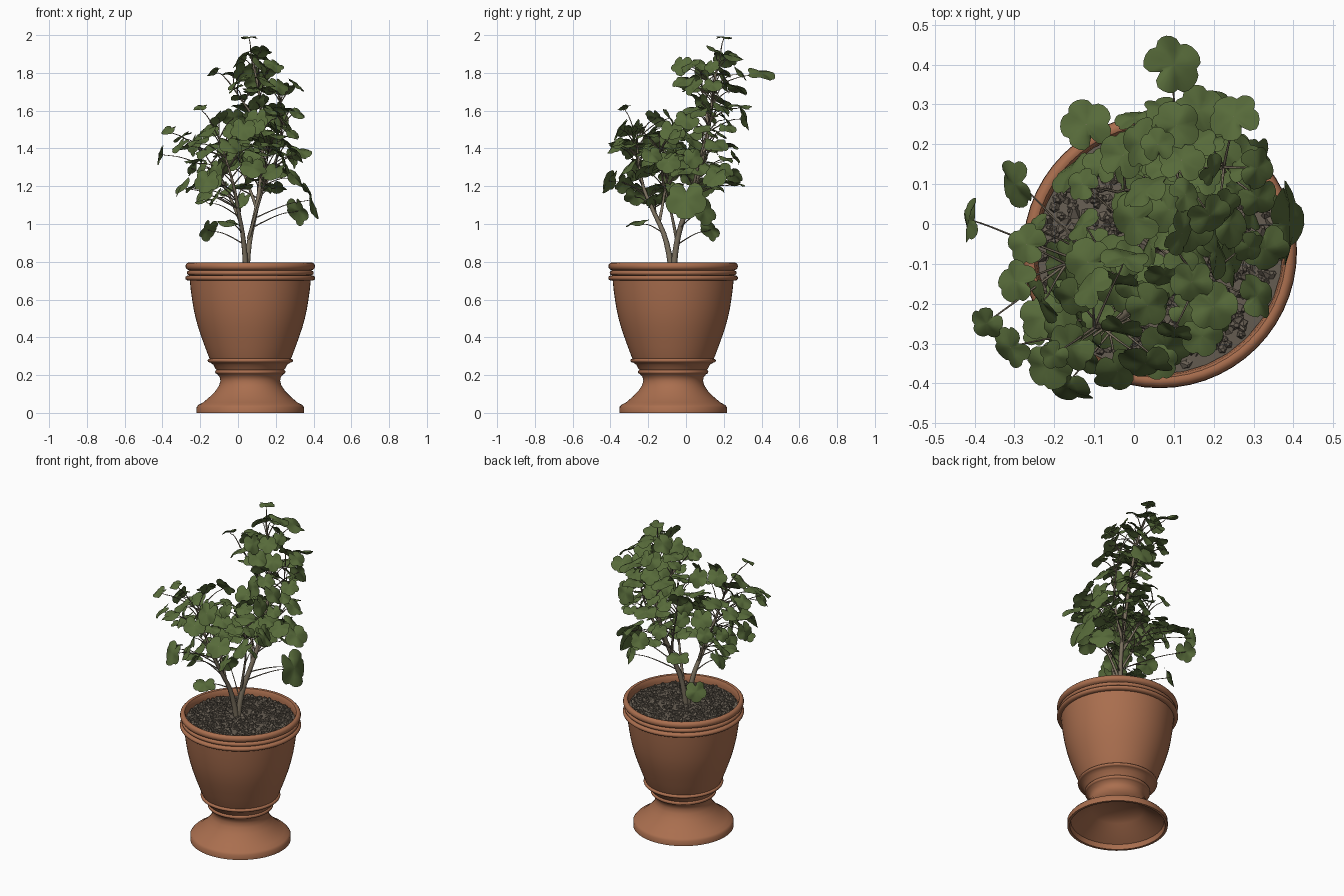
import bpy, bmesh, math, random
from mathutils import Vector, Matrix

if "Cube" in bpy.data.objects:
    bpy.data.objects.remove(bpy.data.objects["Cube"])

random.seed(5)
PX, PY = 0.065, -0.068          # pot axis


def material(name, rgb):
    m = bpy.data.materials.new(name)
    m.diffuse_color = (*rgb, 1)
    m.use_nodes = True
    m.node_tree.nodes["Principled BSDF"].inputs["Base Color"].default_value = m.diffuse_color
    return m


TERRACOTTA = material("terracotta", (0.40, 0.157, 0.077))
SOIL = material("soil", (0.135, 0.112, 0.086))
BARK = material("bark", (0.20, 0.165, 0.115))
LEAF = material("leaf green", (0.095, 0.145, 0.042))


def mesh_object(name, bm, mat, angle=None):
    me = bpy.data.meshes.new(name)
    bm.to_mesh(me)
    bm.free()
    ob = bpy.data.objects.new(name, me)
    bpy.context.collection.objects.link(ob)
    me.materials.append(mat)
    if angle:
        bpy.context.view_layer.objects.active = ob
        ob.select_set(True)
        bpy.ops.object.shade_smooth_by_angle(angle=math.radians(angle))
        ob.select_set(False)
    return ob


def lathe(name, profile, mat, steps=56):
    bm = bmesh.new()
    vs = [bm.verts.new((r, 0, z)) for r, z in profile]
    es = [bm.edges.new(p) for p in zip(vs, vs[1:])]
    bmesh.ops.spin(bm, geom=vs + es, cent=(0, 0, 0), axis=(0, 0, 1),
                   angle=math.tau, steps=steps, use_merge=True)
    bmesh.ops.remove_doubles(bm, verts=bm.verts, dist=1e-4)
    bmesh.ops.recalc_face_normals(bm, faces=bm.faces)
    ob = mesh_object(name, bm, mat, 40)
    ob.location = (PX, PY, 0)
    return ob


def bead(r, z, h, bulge):
    """Half-round moulding, listed upward."""
    return [(r + bulge * math.cos(a), z + h * math.sin(a))
            for a in (math.radians(d) for d in range(-90, 91, 30))]


# Pot: hollow foot, waist, flared bowl, three rim mouldings, inner wall
pot = [(0, 0.13), (0.11, 0.125), (0.15, 0.10), (0.20, 0.065), (0.265, 0.03), (0.27, 0),
       (0.285, 0), (0.285, 0.03), (0.275, 0.042), (0.25, 0.055), (0.215, 0.085),
       (0.185, 0.115), (0.165, 0.145), (0.158, 0.17), (0.162, 0.19), (0.175, 0.205)]
pot += bead(0.178, 0.217, 0.01, 0.008)
pot += [(0.185, 0.235), (0.195, 0.255), (0.212, 0.266)]
pot += bead(0.215, 0.277, 0.01, 0.011)
pot += [(0.221, 0.30), (0.24, 0.35), (0.258, 0.40), (0.275, 0.45), (0.289, 0.50),
        (0.300, 0.55), (0.308, 0.60), (0.315, 0.65), (0.32, 0.70)]
pot += bead(0.326, 0.714, 0.014, 0.018)
pot += bead(0.322, 0.741, 0.013, 0.014)
pot += bead(0.325, 0.776, 0.02, 0.018)
pot += [(0.317, 0.793), (0.311, 0.782), (0.309, 0.765), (0.305, 0.72), (0, 0.72)]
lathe("pot", pot, TERRACOTTA)

# Soil: gently domed bed with loose angular crumbs
lathe("soil_bed", [(0, 0.765), (0.15, 0.763), (0.308, 0.752)], SOIL, 32)
bm = bmesh.new()
for i in range(800):
    r, a = 0.295 * math.sqrt(random.random()), random.uniform(0, math.tau)
    s = random.uniform(0.011, 0.019)
    rot = Matrix.Rotation(random.uniform(0, 6), 4, 'Z') @ Matrix.Rotation(random.uniform(-0.9, 0.9), 4, 'X')
    place = Matrix.Translation((PX + r * math.cos(a), PY + r * math.sin(a),
                                0.767 - 0.01 * r / 0.28 + random.uniform(-0.004, 0.005)))
    bmesh.ops.create_cone(bm, cap_ends=True, segments=5, radius1=s, radius2=s * 0.3,
                          depth=s * 1.2, matrix=place @ rot)
mesh_object("soil_crumbs", bm, SOIL)


def tubes(name, paths, bevel, mat):
    """Paths are lists of (point, radius factor)."""
    cu = bpy.data.curves.new(name, 'CURVE')
    cu.dimensions, cu.bevel_depth, cu.bevel_resolution = '3D', bevel, 1
    cu.resolution_u, cu.use_fill_caps = 4, True
    for path in paths:
        sp = cu.splines.new('NURBS')
        sp.points.add(len(path) - 1)
        sp.order_u, sp.use_endpoint_u = 3, True
        for p, (co, rad) in zip(sp.points, path):
            p.co, p.radius = (*co, 1), rad
    cu.materials.append(mat)
    ob = bpy.data.objects.new(name, cu)
    bpy.context.collection.objects.link(ob)


# Woody branches
stems = [
    [(0.045, -0.07, 0.70), (0.05, -0.06, 0.88), (0.10, 0.0, 1.08), (0.13, 0.08, 1.30),
     (0.13, 0.13, 1.55), (0.10, 0.15, 1.78), (0.07, 0.18, 1.88)],
    [(0.045, -0.07, 0.70), (0.035, -0.09, 0.90), (0.0, -0.18, 1.08), (-0.03, -0.25, 1.25),
     (-0.10, -0.26, 1.45)],
    [(0.055, -0.05, 0.92), (0.10, -0.08, 1.08), (0.14, -0.12, 1.2), (0.16, -0.14, 1.38)],
    [(0.01, -0.14, 1.02), (-0.06, -0.10, 1.2), (-0.17, -0.10, 1.36)],
    [(0.11, 0.03, 1.15), (0.2, 0.06, 1.3), (0.24, 0.12, 1.52), (0.22, 0.15, 1.68)],
    [(0.10, 0.0, 1.08), (0.04, 0.08, 1.25), (-0.03, 0.13, 1.42)],
    [(0.13, 0.12, 1.50), (0.03, 0.10, 1.64), (-0.04, 0.08, 1.74)],
]
paths, nodes = [], []
for k, s in enumerate(stems):
    big = 1.0 if k < 2 else 0.55
    paths.append([(Vector(p), big * (1 - 0.75 * i / (len(s) - 1))) for i, p in enumerate(s)])
    for a, b in zip(s[1:], s[2:]):
        nodes += [Vector(a).lerp(Vector(b), t / 4) for t in range(5)]
tubes("branches", paths, 0.0175, BARK)

# Outlying leaves: x, y, z, radius, tilt outward in degrees
leaves = [
    (0.06, 0.20, 1.99, 0.042, 4), (0.10, 0.40, 1.80, 0.072, 25), (-0.12, 0.25, 1.22, 0.063, 12),
    (0.32, 0.10, 1.07, 0.075, 72), (0.39, 0.0, 1.13, 0.105, 70), (-0.415, 0.01, 1.37, 0.055, 75),
    (-0.30, 0.10, 1.20, 0.06, 55), (-0.37, -0.25, 1.50, 0.042, 35), (-0.31, -0.31, 1.42, 0.052, 45),
    (-0.17, -0.41, 1.23, 0.07, 65), (-0.16, -0.31, 1.50, 0.062, 35), (-0.04, -0.37, 1.42, 0.063, 45),
]
leaves += [
    (0.08, -0.31, 1.30, 0.07, 45), (0.31, -0.18, 1.37, 0.058, 50), (0.25, 0.27, 1.72, 0.063, 30),
    (0.30, 0.15, 1.25, 0.068, 50), (-0.16, 0.13, 0.97, 0.06, 65), (-0.05, -0.26, 1.01, 0.062, 15),
    (-0.27, -0.05, 1.42, 0.052, 30), (-0.20, -0.33, 1.62, 0.037, 25), (0.02, -0.17, 1.13, 0.052, 50),
    (0.17, 0.03, 1.45, 0.078, 35), (0.12, 0.16, 1.92, 0.057, 30), (0.31, 0.14, 1.74, 0.052, 40),
    (-0.13, 0.10, 1.81, 0.042, 35), (-0.12, -0.27, 1.15, 0.057, 55), (0.20, 0.16, 1.20, 0.058, 30),
]

# Foliage masses: centre, half-size, leaf count
masses = [
    ((0.10, 0.13, 1.78), (0.19, 0.17, 0.16), 22),
    ((0.16, 0.14, 1.54), (0.19, 0.19, 0.17), 21),
    ((0.12, 0.13, 1.33), (0.22, 0.17, 0.15), 14),
    ((-0.08, -0.20, 1.44), (0.25, 0.19, 0.17), 21),
    ((0.14, -0.10, 1.37), (0.21, 0.20, 0.18), 15),
    ((-0.11, -0.15, 1.24), (0.22, 0.20, 0.17), 13),
]
for c, h, n in masses:
    tries = 0
    while n and tries < 800:
        tries += 1
        d = Vector([random.gauss(0, 1) for _ in range(3)]).normalized() * random.uniform(0.4, 1)
        p = Vector([c[i] + h[i] * d[i] for i in range(3)])
        if all((p - Vector(q[:3])).length > 0.08 for q in leaves):
            leaves.append((*p, random.uniform(0.04, 0.068), random.uniform(5, 75)))
            n -= 1

# Round-lobed, notched leaves with a gentle cup, each on a thin arching stalk
bm = bmesh.new()
stalks = []
N = 30
for x, y, z, size, tilt in leaves:
    c = Vector((x, y, z))
    root = min(nodes, key=lambda q: (q - c).length + 1.5 * max(0, q.z - c.z + 0.08))
    out = Vector((x - root.x * 0.6 - 0.03, y - root.y * 0.6 + 0.02, 0)).normalized()
    swing = 0.25 if tilt > 60 else 1.1
    out = Matrix.Rotation(random.uniform(-swing, swing), 3, 'Z') @ out
    t = math.radians(tilt)
    normal = out * math.sin(t) + Vector((0, 0, math.cos(t)))
    tip = out * math.cos(t) - Vector((0, 0, math.sin(t)))
    side = normal.cross(tip)
    phase = random.uniform(0, 6)
    centre = bm.verts.new(c)
    rings = []
    for f in (0.5, 1.0):
        ring = []
        for i in range(N):
            a = math.tau * i / N
            lobe = 1 + f * (0.19 * math.sqrt(abs(math.cos(2.5 * a))) - 0.13)
            lobe *= 1 - 0.4 * f * math.exp(-((a - math.pi) / 0.2) ** 2)
            lift = size * (0.14 * f - 0.26 * f * f + 0.12 * f * math.sin(3 * a + phase))
            ring.append(bm.verts.new(c + size * f * lobe * (tip * math.cos(a) + side * math.sin(a))
                                     + normal * lift))
        rings.append(ring)
    for i in range(N):
        j = (i + 1) % N
        bm.faces.new((centre, rings[0][i], rings[0][j]))
        bm.faces.new((rings[0][i], rings[1][i], rings[1][j], rings[0][j]))
    mid = root.lerp(c, 0.55) + Vector((0, 0, 0.025))
    stalks.append([(root, 1.6), (mid, 1.0), (c - normal * 0.02, 0.8), (c, 0.7)])
mesh_object("leaves", bm, LEAF, 60)
tubes("leaf_stalks", stalks, 0.0024, BARK)
